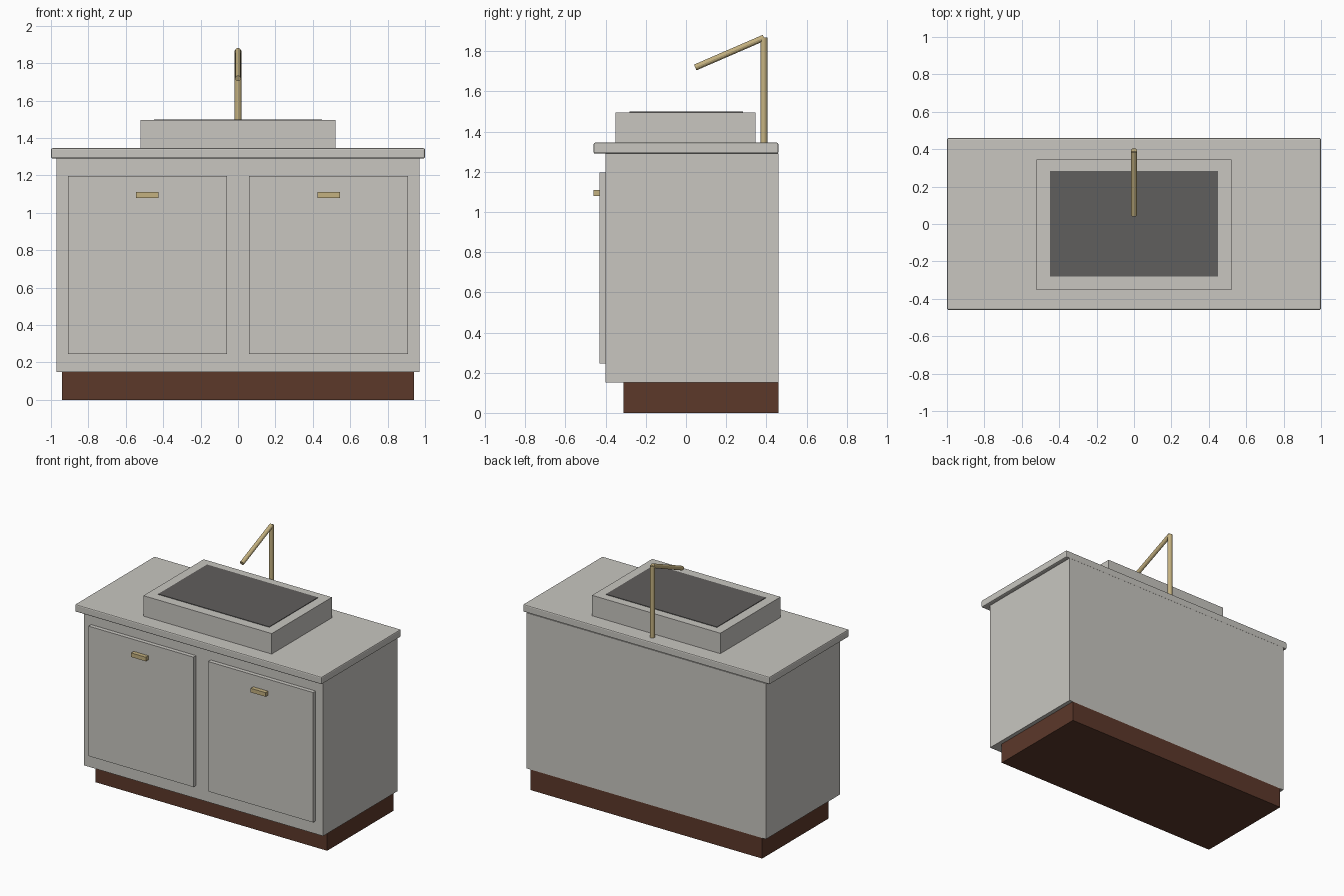
import bpy
import math
from mathutils import Vector

if "Cube" in bpy.data.objects:
    bpy.data.objects.remove(bpy.data.objects["Cube"])


def material(name, rgb):
    def lin(c):
        c /= 255
        return c / 12.92 if c <= 0.04045 else ((c + 0.055) / 1.055) ** 2.4
    m = bpy.data.materials.new(name)
    m.diffuse_color = (*[lin(c) for c in rgb], 1)
    m.use_nodes = True
    m.node_tree.nodes["Principled BSDF"].inputs["Base Color"].default_value = m.diffuse_color
    return m


GREY = material("warm_grey", (200, 198, 192))
BROWN = material("dark_brown", (92, 56, 42))
BRASS = material("brass", (196, 177, 128))
DARK = material("charcoal", (96, 94, 93))


def box(name, x, y, z, mat, bevel=0):
    lo, hi = Vector((x[0], y[0], z[0])), Vector((x[1], y[1], z[1]))
    bpy.ops.mesh.primitive_cube_add(size=1, location=(lo + hi) / 2)
    ob = bpy.context.object
    ob.name = name
    ob.scale = hi - lo
    bpy.ops.object.transform_apply(location=False, rotation=False, scale=True)
    ob.data.materials.append(mat)
    if bevel:
        mod = ob.modifiers.new("edge_bevel", 'BEVEL')
        mod.width = bevel
        mod.segments = 2
    return ob


def rod(name, a, b, r, mat, sides=12):
    a, b = Vector(a), Vector(b)
    bpy.ops.mesh.primitive_cylinder_add(vertices=sides, radius=r, depth=(b - a).length,
                                        location=(a + b) / 2)
    ob = bpy.context.object
    ob.name = name
    ob.rotation_euler = (b - a).to_track_quat('Z', 'Y').to_euler()
    ob.data.materials.append(mat)
    return ob


# Cabinet
box("plinth", (-0.94, 0.94), (-0.31, 0.46), (0, 0.15), BROWN)
box("cabinet_body", (-0.97, 0.97), (-0.40, 0.46), (0.15, 1.29), GREY)
box("countertop", (-1, 1), (-0.46, 0.46), (1.29, 1.345), GREY, 0.008)

# Doors and handles
for side, s in (("left", -1), ("right", 1)):
    c = s * 0.485
    box(side + "_door", (c - 0.425, c + 0.425), (-0.43, -0.40), (0.245, 1.197), GREY)
    box(side + "_handle", (c - 0.06, c + 0.06), (-0.46, -0.43), (1.08, 1.11), BRASS)

# Basin with dark recess plate
box("basin", (-0.52, 0.52), (-0.352, 0.345), (1.345, 1.495), GREY)
box("basin_inside", (-0.45, 0.45), (-0.281, 0.284), (1.492, 1.499), DARK)

# Faucet
rod("faucet_post", (0, 0.388, 1.345), (0, 0.388, 1.868), 0.0175, BRASS)
rod("faucet_spout", (0, 0.388, 1.867), (0, 0.046, 1.719), 0.0155, BRASS)
